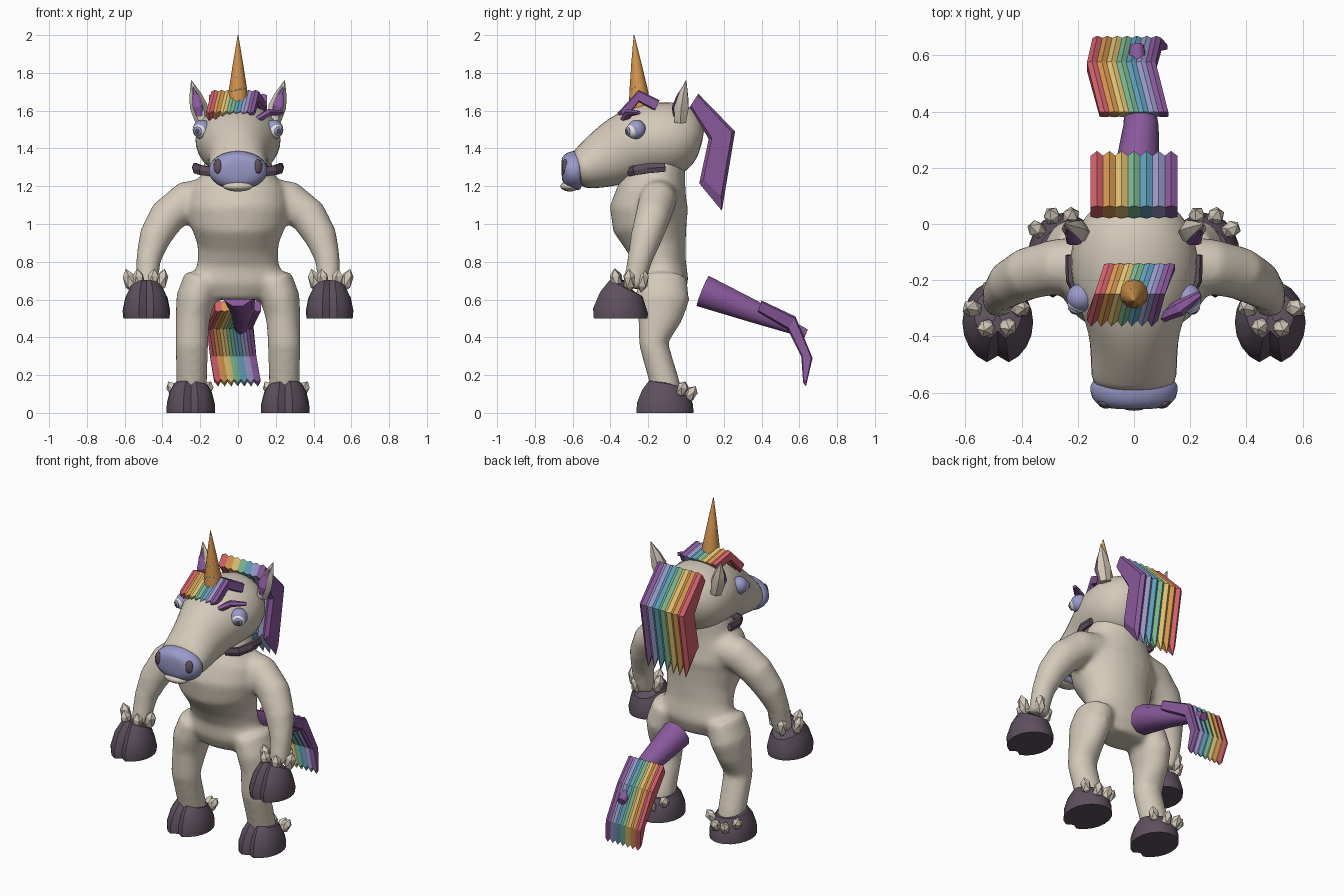
import bpy, bmesh, math
from mathutils import Vector

cube = bpy.data.objects.get("Cube")
if cube:
    bpy.data.objects.remove(cube)


def material(name, r, g, b):
    m = bpy.data.materials.new(name)
    m.use_nodes = True
    m.diffuse_color = (r, g, b, 1)
    node = next(n for n in m.node_tree.nodes if n.type == 'BSDF_PRINCIPLED')
    node.inputs["Base Color"].default_value = (r, g, b, 1)
    node.inputs["Roughness"].default_value = 0.8
    return m


CREAM = material("cream", .66, .59, .49)
HOOF = material("dark_plum", .11, .08, .11)
LILAC = material("lilac", .32, .32, .58)
PURPLE = material("purple", .25, .1, .33)
RED = material("red", .65, .12, .15)
ORANGE = material("orange", .68, .31, .08)
YELLOW = material("yellow", .74, .54, .17)
GREEN = material("green", .2, .47, .28)
BLUE = material("blue", .12, .35, .5)
WHITE = material("white", .8, .8, .8)
RAINBOW = [RED, ORANGE, YELLOW, GREEN, BLUE, LILAC, PURPLE]
X, Y = Vector((1, 0, 0)), Vector((0, 1, 0))


def finish(bm, name, mat, angle=40, subsurf=0):
    bmesh.ops.recalc_face_normals(bm, faces=bm.faces)
    me = bpy.data.meshes.new(name)
    bm.to_mesh(me)
    bm.free()
    me.materials.append(mat)
    if angle:
        me.polygons.foreach_set("use_smooth", [True] * len(me.polygons))
        me.set_sharp_from_angle(angle=math.radians(angle))
    ob = bpy.data.objects.new(name, me)
    bpy.context.collection.objects.link(ob)
    if subsurf:
        mod = ob.modifiers.new("Subdivision", 'SUBSURF')
        mod.levels = mod.render_levels = subsurf
    return ob


def tube(bm, rings, ref=X, segs=16, notch=0):
    """Loft elliptical rings (x, y, z, radius along ref, other radius) along a path."""
    centres = [Vector(r[:3]) for r in rings]
    loops = []
    for i, r in enumerate(rings):
        t = (centres[min(i + 1, len(rings) - 1)] - centres[max(i - 1, 0)]).normalized()
        u = (ref - ref.dot(t) * t).normalized()
        v = t.cross(u)
        loop = []
        for k in range(segs):
            a = 2 * math.pi * k / segs
            p = centres[i] + u * math.cos(a) * r[3] + v * math.sin(a) * r[-1]
            if notch and k == segs * 3 // 4:
                p.y += notch
            loop.append(bm.verts.new(p))
        loops.append(loop)
    for lo, hi in zip(loops, loops[1:]):
        for k in range(segs):
            n = (k + 1) % segs
            bm.faces.new((lo[k], lo[n], hi[n], hi[k]))
    bm.faces.new(loops[0][::-1])
    bm.faces.new(loops[-1])


def part(name, rings, mat, ref=X, segs=16, angle=40, subsurf=0, notch=0):
    bm = bmesh.new()
    tube(bm, rings, ref, segs, notch)
    return finish(bm, name, mat, angle, subsurf)


def ball(name, loc, size, mat, detail=3, angle=60, aim=None):
    bm = bmesh.new()
    bmesh.ops.create_icosphere(bm, subdivisions=detail, radius=1)
    bmesh.ops.scale(bm, vec=size, verts=bm.verts)
    ob = finish(bm, name, mat, angle)
    ob.location = loc
    if aim:
        ob.rotation_euler = Vector(aim).to_track_quat('Z', 'Y').to_euler()
    return ob


def hair(name, pairs, width):
    """Seven ridged locks; each pair is (outer y, z, inner y, z, x shift)."""
    for i, mat in enumerate(RAINBOW):
        bm = bmesh.new()
        loops = []
        for side in (-1, 0, 1):
            outer, inner = [], []
            for oy, oz, iy, iz, shift in pairs:
                x = (i - 3 + side * .5) * width + shift
                o, n = Vector((x, oy, oz)), Vector((x, iy, iz))
                if side:
                    o, n = o.lerp(n, .12), n.lerp(o, .12)
                outer.append(o)
                inner.append(n)
            if side:
                for row in (outer, inner):
                    row[-1] = row[-1].lerp(row[-2], .15)
            loops.append([bm.verts.new(p) for p in outer + inner[::-1]])
        count = len(loops[0])
        for a, b in zip(loops, loops[1:]):
            for k in range(count):
                n = (k + 1) % count
                bm.faces.new((a[k], a[n], b[n], b[k]))
        rows = len(pairs)
        for loop in (loops[0], loops[-1]):
            for k in range(rows - 1):
                bm.faces.new((loop[k], loop[k + 1], loop[count - 2 - k], loop[count - 1 - k]))
        finish(bm, f"{name}_{mat.name}", mat, 0)


# Body: torso, arms and legs fused into one smooth skin
bm = bmesh.new()
tube(bm, [(0, -.125, .6, .17, .1), (0, -.125, .69, .26, .14), (0, -.135, .79, .215, .135),
          (0, -.155, .89, .215, .16), (0, -.19, 1, .255, .2), (0, -.195, 1.08, .27, .21),
          (0, -.18, 1.17, .26, .185), (0, -.16, 1.25, .2, .16), (0, -.14, 1.36, .17, .14)], segs=24)
for s in (1, -1):
    tube(bm, [(s * .12, -.14, 1.15, .1, .1), (s * .27, -.15, 1.125, .1, .105),
              (s * .375, -.175, 1.04, .095, .1), (s * .44, -.21, .93, .085, .087),
              (s * .475, -.245, .81, .067, .067), (s * .485, -.28, .66, .058, .058)], ref=Y)
    tube(bm, [(s * .185, -.125, .72, .1, .13), (s * .225, -.125, .6, .105, .145),
              (s * .24, -.14, .5, .092, .118), (s * .245, -.172, .365, .088, .078),
              (s * .245, -.11, .15, .083, .08), (s * .245, -.1, .08, .08, .08)])
body = finish(bm, "body", CREAM, 0)
mod = body.modifiers.new("Fuse", 'REMESH')
mod.mode, mod.voxel_size, mod.use_smooth_shade = 'VOXEL', .016, True
mod = body.modifiers.new("Relax", 'SMOOTH')
mod.factor, mod.iterations = .5, 12

# Head and muzzle
part("head", [(0, .085, 1.43, .06, .06), (0, .065, 1.435, .14, .13), (0, 0, 1.45, .205, .19),
              (0, -.1, 1.45, .235, .205), (0, -.2, 1.44, .23, .205), (0, -.3, 1.41, .195, .195),
              (0, -.38, 1.37, .165, .175), (0, -.46, 1.33, .157, .15),
              (0, -.54, 1.295, .157, .118), (0, -.59, 1.285, .145, .095)], CREAM, angle=90, subsurf=1)
part("nose", [(0, -.55, 1.285, .145, .1), (0, -.57, 1.285, .162, .108), (0, -.62, 1.28, .158, .104),
              (0, -.65, 1.275, .125, .08), (0, -.66, 1.275, .06, .04)], LILAC, angle=80, subsurf=1)
ball("lower_lip", (0, -.615, 1.2), (.08, .05, .028), CREAM)

# Horn with a thin spiral ridge
part("horn", [(0, -.245, 1.58, .058), (0, -.25, 1.7, .05), (0, -.263, 1.85, .027), (0, -.275, 2, .002)],
     ORANGE, segs=12)
spiral = bpy.data.curves.new("horn_spiral", 'CURVE')
spiral.dimensions, spiral.bevel_depth, spiral.bevel_resolution = '3D', .004, 1
line = spiral.splines.new('POLY')
line.points.add(40)
for i, p in enumerate(line.points):
    f = i / 40
    a, r = f * 5 * math.pi, .052 - .026 * f
    p.co = (r * math.cos(a), -.248 - .013 * f + r * math.sin(a), 1.66 + .17 * f, 1)
spiral.materials.append(CREAM)
bpy.context.collection.objects.link(bpy.data.objects.new("horn_spiral", spiral))

for s, side in ((1, "left"), (-1, "right")):
    # Face details
    ball(f"{side}_eyelid", (s * .19, -.262, 1.5), (.05, .05, .052), LILAC)
    gaze = Vector((s * .45, -.88, -.1)).normalized()
    eye = Vector((s * .197, -.275, 1.495))
    ball(f"{side}_eyeball", eye, (.042, .042, .042), WHITE)
    ball(f"{side}_iris", eye + gaze * .038, (.025, .025, .008), LILAC, 2, aim=gaze)
    ball(f"{side}_pupil", eye + gaze * .044, (.013, .013, .006), HOOF, 2, aim=gaze)
    ball(f"{side}_nostril", (s * .108, -.643, 1.305), (.024, .04, .012), HOOF, 2, aim=(s * .4, -.9, .1))
    part(f"{side}_cheek_strap", [(s * .12, -.3, 1.275, .012, .026), (s * .195, -.27, 1.285, .014, .03),
                                 (s * .225, -.2, 1.295, .018, .03), (s * .228, -.11, 1.3, .016, .026)],
         HOOF, ref=Vector((s, -.5, 0)), segs=6, angle=0)
    # Ears with a coloured lining
    part(f"{side}_ear", [(s * .19, -.03, 1.54, .035, .035), (s * .208, -.025, 1.62, .047, .045),
                         (s * .225, -.015, 1.68, .034, .03), (s * .247, 0, 1.76, .002, .002)],
         CREAM, segs=6, angle=30)
    part(f"{side}_ear_lining", [(s * .205, -.062, 1.57, .016, .008), (s * .212, -.068, 1.62, .028, .008),
                                (s * .226, -.043, 1.68, .018, .007), (s * .24, -.015, 1.73, .002, .002)],
         PURPLE, segs=6, angle=0)
    # Hooves, notched at the front
    part(f"{side}_foot_hoof", [(s * .25, -.115, 0, .128, .155), (s * .25, -.115, .05, .127, .152),
                               (s * .25, -.112, .11, .112, .128), (s * .248, -.108, .15, .09, .098),
                               (s * .247, -.105, .157, .06, .06)], HOOF, segs=20, notch=.03, angle=35)
    part(f"{side}_hand_hoof", [(s * .485, -.35, .5, .122, .145), (s * .485, -.35, .54, .126, .15),
                               (s * .485, -.34, .61, .112, .125), (s * .485, -.32, .66, .085, .1),
                               (s * .485, -.31, .672, .05, .05)], HOOF, segs=20, notch=.03, angle=35)
    # Faceted tufts around wrists and ankles
    for i, (x, y) in enumerate(((.51, -.23), (.405, -.3), (.575, -.3), (.45, -.365), (.525, -.37))):
        ball(f"{side}_wrist_tuft_{i}", (s * x, y, .7), (.034, .034, .065), CREAM, 1, 0,
             aim=(s * (x - .485), (y + .29) * .6, .3))
    for i, (x, y, z) in enumerate(((.165, -.02, .125), (.225, .025, .1), (.29, .025, .1), (.345, -.02, .125))):
        ball(f"{side}_ankle_tuft_{i}", (s * x, y, z), (.032, .032, .05), CREAM, 1, 0,
             aim=(s * (x - .25), y + .08, .16))

# Rainbow hair: forelock, mane and tail brush
hair("forelock", [(-.14, 1.655, -.165, 1.6, .02), (-.25, 1.71, -.25, 1.645, -.015),
                  (-.365, 1.585, -.325, 1.545, -.045)], .036)
hair("mane", [(.065, 1.69, .02, 1.62, 0), (.26, 1.49, .12, 1.45, 0), (.19, 1.07, .07, 1.215, 0)], .044)
hair("tail_brush", [(.4, .595, .38, .535, 0), (.58, .51, .54, .44, -.045),
                    (.67, .29, .61, .3, -.025), (.635, .14, .62, .16, 0)], .035)
part("loose_lock", [(.1, -.33, 1.55, .02, .02), (.16, -.3, 1.59, .03, .02), (.235, -.25, 1.59, .012, .01)],
     PURPLE, ref=Y, segs=6, angle=0)
part("tail", [(0, .09, .645, .09), (.025, .35, .54, .063), (.01, .635, .42, .025)], PURPLE, segs=10)
